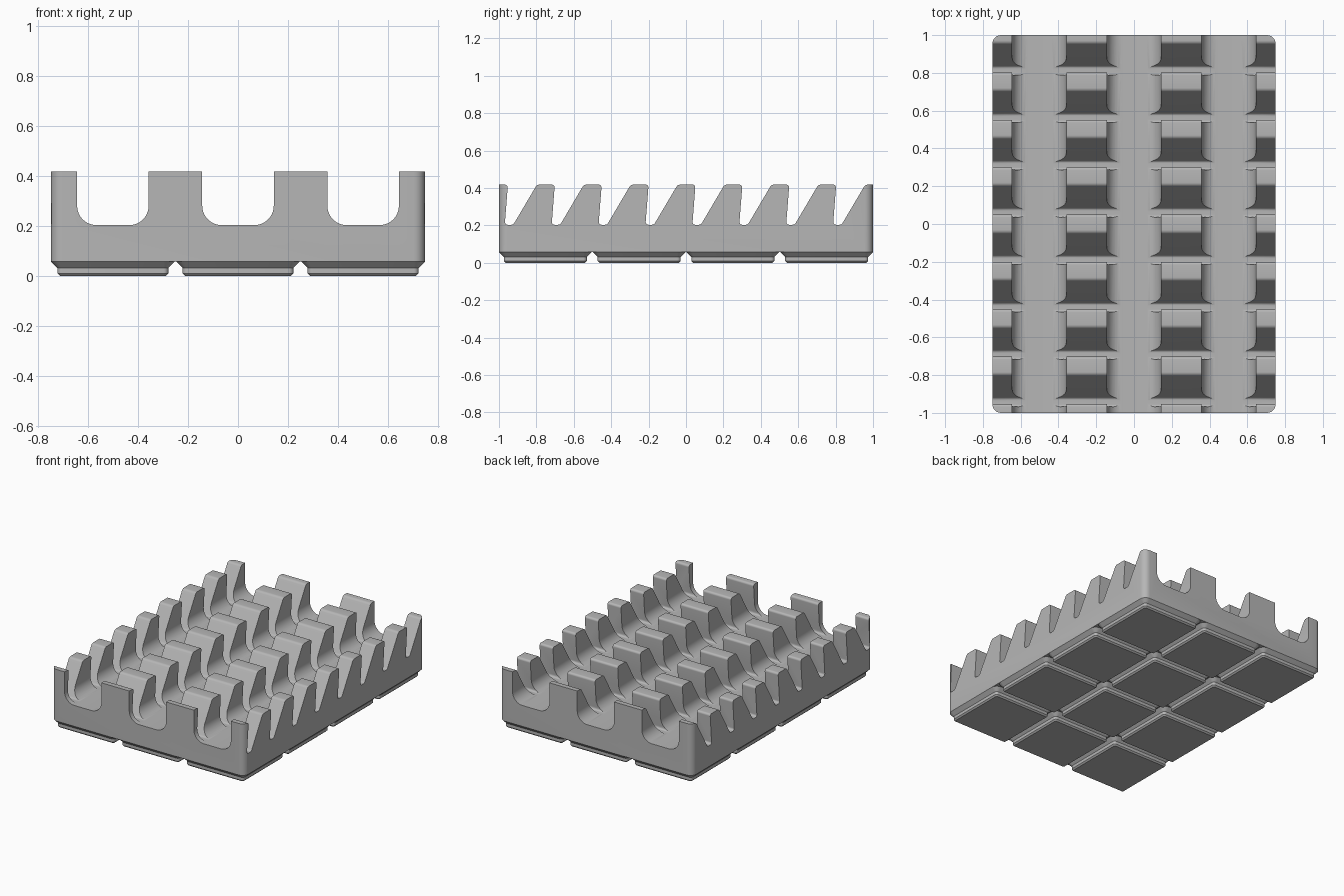
import bpy, bmesh, math
from mathutils import Vector

if "Cube" in bpy.data.objects:
    bpy.data.objects.remove(bpy.data.objects["Cube"])

S = 1 / 83.75                  # working unit to scene unit
CELL, COLS, ROWS = 42, 3, 4
WIDTH, LENGTH = COLS * CELL - 0.5, ROWS * CELL - 0.5
BASE, TOP, FLOOR = 4.75, 35, 17

grey = bpy.data.materials.new("plain_grey")
grey.use_nodes = True
colour = (0.47, 0.47, 0.47, 1)
grey.diffuse_color = colour
grey.node_tree.nodes["Principled BSDF"].inputs["Base Color"].default_value = colour


def rounded(corners, steps=6):
    """Polygon from (u, v, radius) corners, each rounded to its radius."""
    out = []
    for i, (u, v, r) in enumerate(corners):
        p = Vector((u, v))
        if r == 0:
            out.append(p)
            continue
        a = (Vector(corners[i - 1][:2]) - p).normalized()
        b = (Vector(corners[(i + 1) % len(corners)][:2]) - p).normalized()
        half = a.angle(b) / 2
        centre = p + (a + b).normalized() * r / math.sin(half)
        start = p + a * r / math.tan(half) - centre
        end = p + b * r / math.tan(half) - centre
        sweep = start.angle_signed(end)
        for k in range(steps + 1):
            t = -sweep * k / steps
            c, s = math.cos(t), math.sin(t)
            out.append(centre + Vector((start.x * c - start.y * s, start.x * s + start.y * c)))
    return out


def rectangle(w, h, r):
    return rounded([(-w / 2, -h / 2, r), (w / 2, -h / 2, r), (w / 2, h / 2, r), (-w / 2, h / 2, r)])


def loft(name, loops, cap_end=True):
    """Solid through matching loops of 3D points."""
    bm = bmesh.new()
    rings = [[bm.verts.new(Vector(p) * S) for p in loop] for loop in loops]
    for low, high in zip(rings, rings[1:]):
        for i in range(len(low)):
            bm.faces.new((low[i - 1], low[i], high[i], high[i - 1]))
    bm.faces.new(rings[0][::-1])
    if cap_end:
        bm.faces.new(rings[-1])
    bmesh.ops.recalc_face_normals(bm, faces=bm.faces)
    mesh = bpy.data.meshes.new(name)
    bm.to_mesh(mesh)
    bm.free()
    mesh.materials.append(grey)
    obj = bpy.data.objects.new(name, mesh)
    bpy.context.collection.objects.link(obj)
    return obj


def activate(obj):
    bpy.ops.object.select_all(action="DESELECT")
    obj.select_set(True)
    bpy.context.view_layer.objects.active = obj


def cut(obj, cutter, operation):
    activate(obj)
    mod = obj.modifiers.new("cut", "BOOLEAN")
    mod.operation, mod.object, mod.solver = operation, cutter, "EXACT"
    bpy.ops.object.modifier_apply(modifier=mod.name)
    bpy.data.objects.remove(cutter)


# Body side profile: a comb of leaning teeth above a solid base
comb = [(-90, BASE, 0), (-90, TOP, 0)]
for i in range(2 * ROWS):
    y = -LENGTH / 2 + i * CELL / 2
    comb += [(y + 4.0, TOP, 1.2), (y + 2.6, FLOOR + 0.04, 1.2),
             (y + 6.4, FLOOR + 0.04, 1.6), (y + 17.0, TOP, 2)]
comb += [(90, TOP, 0), (90, BASE, 0)]
profile = rounded(comb)
body = loft("toothed_body", [[(x, p.x, p.y) for p in profile] for x in (-70, 70)])

# Trim to the rounded footprint
outline = rectangle(WIDTH, LENGTH, 3.75)
cut(body, loft("footprint", [[(p.x, p.y, z) for p in outline] for z in (-10, 60)]), "INTERSECT")

# Lengthwise round-bottomed grooves
for col in range(COLS):
    x = (col - 1) * CELL
    groove = rounded([(x - 12, FLOOR, 6.5), (x + 12, FLOOR, 6.5), (x + 12, 50, 0), (x - 12, 50, 0)], 10)
    cut(body, loft("groove", [[(p.x, y, p.y) for p in groove] for y in (-95, 95)]), "DIFFERENCE")

activate(body)
bpy.ops.object.shade_smooth_by_angle(angle=math.radians(25))

# Stepped feet, one under each cell: (height, inset, corner radius)
steps = [(0, 2.95, 0.8), (0.8, 2.15, 1.6), (2.6, 2.15, 1.6), (BASE, 0, 3.75)]
foot_mesh = None
for col in range(COLS):
    for row in range(ROWS):
        name = f"foot_{col + 1}_{row + 1}"
        if foot_mesh is None:
            foot = loft(name, [[(p.x, p.y, z) for p in rectangle(41.5 - 2 * d, 41.5 - 2 * d, r)]
                               for z, d, r in steps], cap_end=False)
            activate(foot)
            bpy.ops.object.shade_smooth_by_angle(angle=math.radians(25))
            foot_mesh = foot.data
        else:
            foot = bpy.data.objects.new(name, foot_mesh)
            bpy.context.collection.objects.link(foot)
        foot.location = ((col - 1) * CELL * S, (row - 1.5) * CELL * S, 0)
